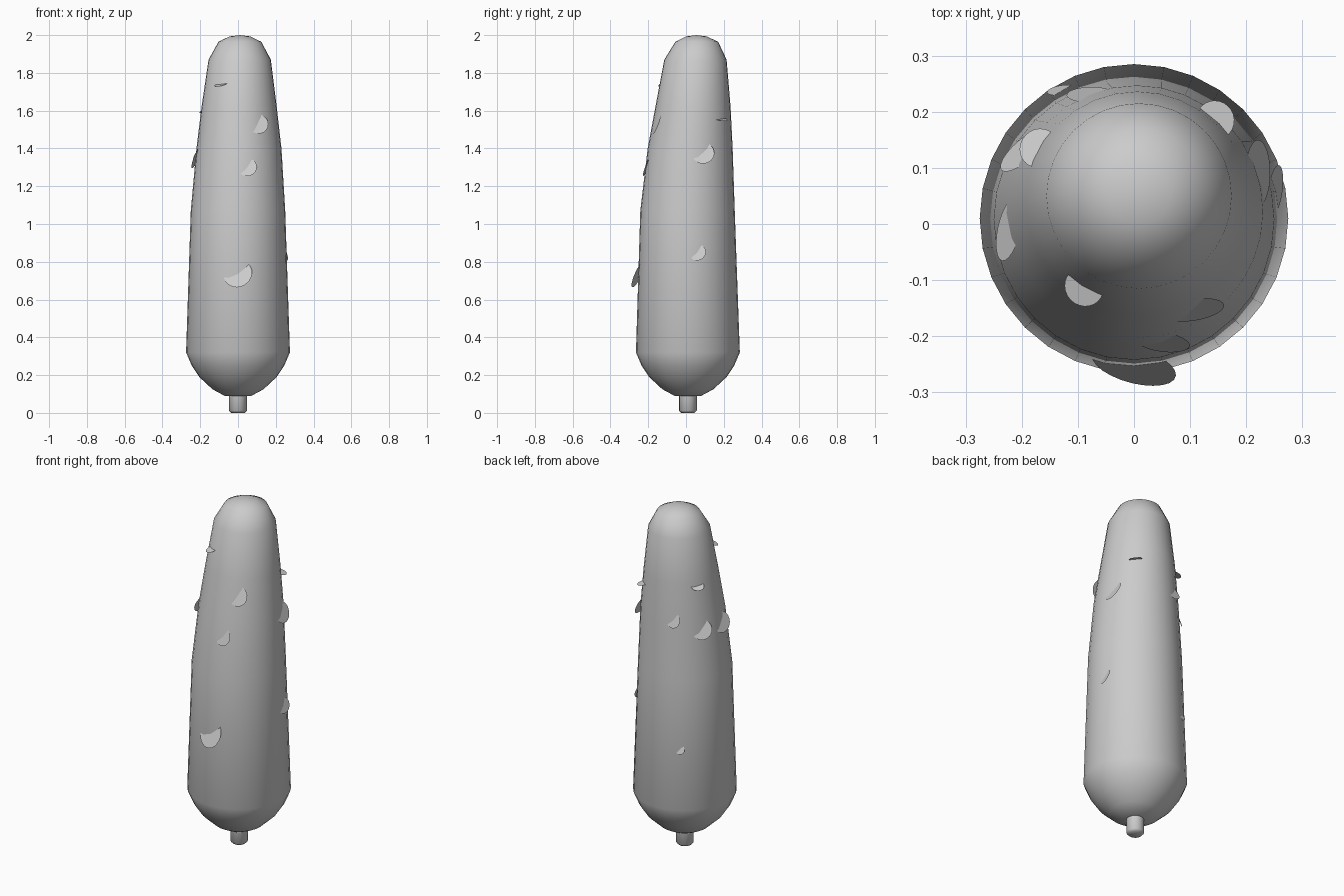
import bpy, bmesh, math
from mathutils import Vector, Matrix

if "Cube" in bpy.data.objects:
    bpy.data.objects.remove(bpy.data.objects["Cube"])

grey = bpy.data.materials.new("plain grey")
grey.use_nodes = True
COLOUR = (0.6, 0.6, 0.6, 1)
grey.diffuse_color = COLOUR
grey.node_tree.nodes["Principled BSDF"].inputs["Base Color"].default_value = COLOUR

# Body stations: height, centre x, centre y, radius
BODY = [(0.09, 0, 0.01, 0.07), (0.125, 0, 0.01, 0.135), (0.19, 0, 0.01, 0.205),
        (0.25, 0, 0.01, 0.245), (0.32, 0, 0.01, 0.275), (1.07, 0, 0.008, 0.25),
        (1.4, 0.005, 0.022, 0.225), (1.62, 0.006, 0.037, 0.199),
        (1.87, 0.009, 0.05, 0.165), (1.965, 0.01, 0.057, 0.113),
        (1.993, 0.01, 0.055, 0.055)]
STEM = [(0, 0, 0.01, 0.035), (0.012, 0, 0.01, 0.047), (0.12, 0, 0.01, 0.047)]


def finish(bm, name, angle):
    mesh = bpy.data.meshes.new(name)
    bm.to_mesh(mesh)
    bm.free()
    mesh.materials.append(grey)
    obj = bpy.data.objects.new(name, mesh)
    bpy.context.collection.objects.link(obj)
    bpy.ops.object.select_all(action="DESELECT")
    obj.select_set(True)
    bpy.context.view_layer.objects.active = obj
    bpy.ops.object.shade_smooth_by_angle(angle=math.radians(angle))


def loft(name, stations, sides, tip=0):
    """Skin round rings, closing both ends with a raised or flat fan."""
    bm = bmesh.new()
    rings = []
    for z, cx, cy, r in stations:
        turns = [math.tau * i / sides for i in range(sides)]
        rings.append([bm.verts.new((cx + r * math.cos(a), cy + r * math.sin(a), z))
                      for a in turns])
    for low, high in zip(rings, rings[1:]):
        for i in range(sides):
            j = (i + 1) % sides
            bm.faces.new((low[i], low[j], high[j], high[i]))
    bm.faces.new(rings[0][::-1])
    z, cx, cy, r = stations[-1]
    top = bm.verts.new((cx, cy, z + tip))
    for i in range(sides):
        bm.faces.new((rings[-1][i], rings[-1][(i + 1) % sides], top))
    finish(bm, name, 60)


def body_at(height):
    """Centre and radius of the body at a height."""
    for a, b in zip(BODY, BODY[1:]):
        if a[0] <= height <= b[0]:
            t = (height - a[0]) / (b[0] - a[0])
            x, y, r = (p + (q - p) * t for p, q in zip(a[1:], b[1:]))
            return Vector((x, y, height)), r


def flake(name, x, y, z, size, roll, lift):
    """Thin round scale half sunk in the skin; its lower edge stands out."""
    centre, radius = body_at(z)
    out = Vector((x - centre.x, y - centre.y, 0)).normalized()
    up = Vector((0, 0, 1))
    side = up.cross(out)
    roll, lift = math.radians(roll), math.radians(lift)
    chord = side * math.cos(roll) + up * math.sin(roll)
    drop = side * math.sin(roll) - up * math.cos(roll)
    edge = drop * math.cos(lift) + out * math.sin(lift)
    place = Matrix((chord, edge, chord.cross(edge))).transposed().to_4x4()
    place.translation = centre + out * radius
    bm = bmesh.new()
    bmesh.ops.create_circle(bm, cap_ends=True, segments=24, radius=size, matrix=place)
    finish(bm, name, 30)


loft("body", BODY, 32, 0.007)
loft("stem", STEM, 16)

# Scales: x, y, height, size, roll, lift
FLAKES = [(-0.1, -0.13, 1.74, 0.036, 5, 70), (0.11, -0.16, 1.53, 0.055, 42, 28),
          (0.05, -0.21, 1.3, 0.05, 42, 28), (0, -0.26, 0.735, 0.077, 30, 28),
          (0.22, 0.09, 1.375, 0.06, 38, 28), (0.25, 0.06, 0.85, 0.045, 48, 25),
          (0.14, 0.18, 1.555, 0.035, 5, 75), (-0.16, 0.13, 1.6, 0.036, 5, 70),
          (-0.2, 0.135, 1.35, 0.055, 42, 28), (-0.08, 0.235, 1.41, 0.042, 45, 28),
          (-0.13, 0.24, 0.67, 0.026, 45, 28), (-0.23, -0.01, 1.35, 0.058, 42, 28)]
for n, spec in enumerate(FLAKES, 1):
    flake(f"flake_{n}", *spec)
